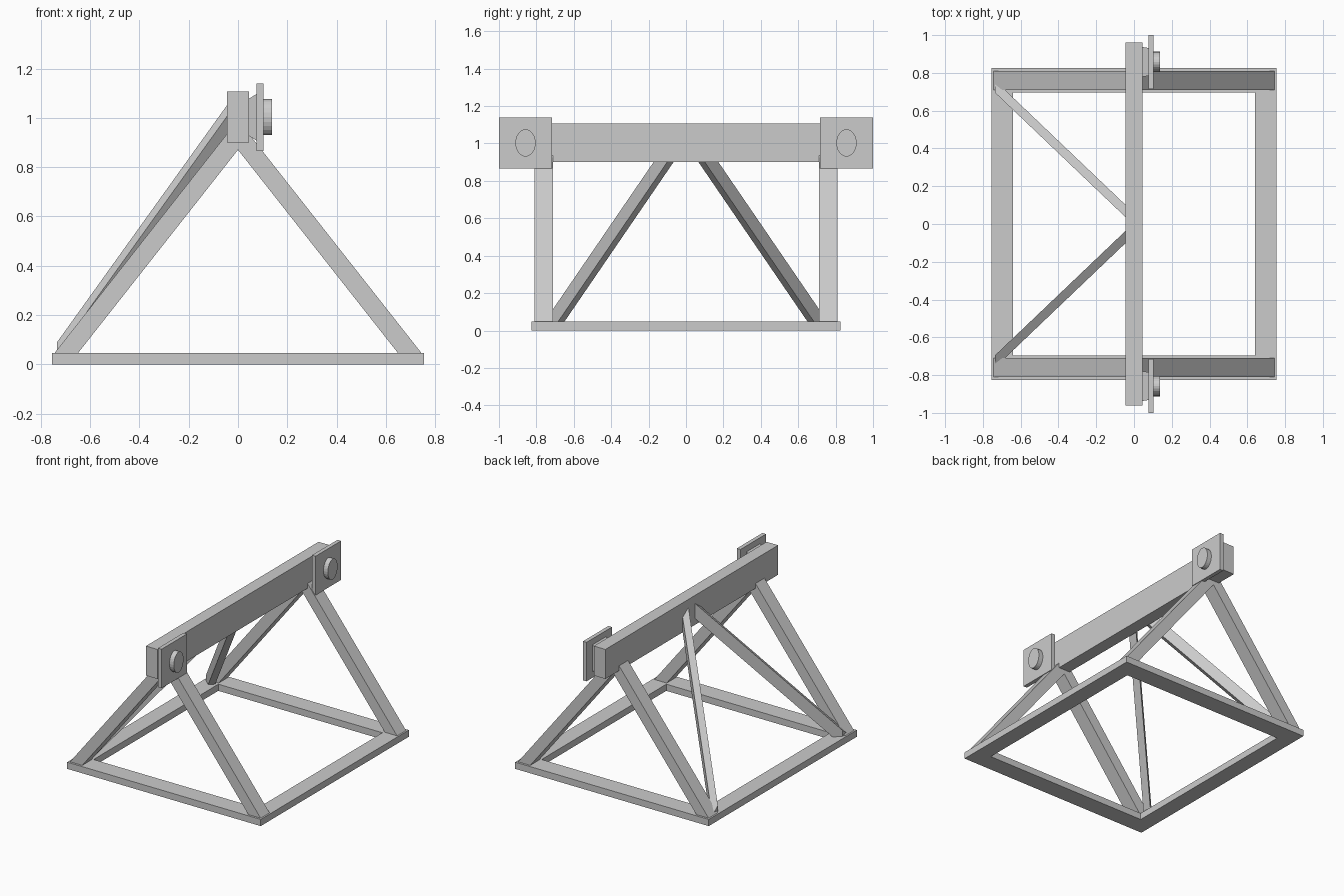
import bpy, bmesh
from math import cos, sin, pi
from mathutils import Vector

if "Cube" in bpy.data.objects:
    bpy.data.objects.remove(bpy.data.objects["Cube"])


def finish(name, bm):
    bmesh.ops.recalc_face_normals(bm, faces=bm.faces)
    me = bpy.data.meshes.new(name)
    bm.to_mesh(me)
    bm.free()
    ob = bpy.data.objects.new(name, me)
    bpy.context.collection.objects.link(ob)
    return ob


def loft(name, rings, closed=False):
    """Bridge matching rings of points; cap the ends, or close into a loop."""
    bm = bmesh.new()
    vs = [[bm.verts.new(p) for p in r] for r in rings]
    n = len(vs[0])
    pairs = list(zip(vs, vs[1:])) + ([(vs[-1], vs[0])] if closed else [])
    for a, b in pairs:
        for i in range(n):
            j = (i + 1) % n
            bm.faces.new((a[i], a[j], b[j], b[i]))
    if not closed:
        bm.faces.new(vs[0])
        bm.faces.new(vs[-1])
    return finish(name, bm)


def rect_x(x, y0, y1, z0, z1):
    return [(x, y0, z0), (x, y1, z0), (x, y1, z1), (x, y0, z1)]


def rect_z(z, x, y):
    return [(-x, -y, z), (x, -y, z), (x, y, z), (-x, y, z)]


def bar(name, a, b, w, d, cuts):
    """Rectangular bar from a to b, overlong, trimmed by (point, outward normal) planes."""
    a, b = Vector(a), Vector(b)
    t = (b - a).normalized()
    side = t.cross(Vector((0, 0, 1))).normalized() * w / 2
    up = side.normalized().cross(t) * d / 2
    ends = [[p + s * side + u * up for s, u in ((-1, -1), (1, -1), (1, 1), (-1, 1))]
            for p in (a - t * 0.2, b + t * 0.2)]
    ob = loft(name, ends)
    bm = bmesh.new()
    bm.from_mesh(ob.data)
    for co, no in cuts:
        bmesh.ops.bisect_plane(bm, geom=bm.verts[:] + bm.edges[:] + bm.faces[:],
                               plane_co=co, plane_no=no, clear_outer=True)
        bmesh.ops.holes_fill(bm, edges=[e for e in bm.edges if e.is_boundary])
    bmesh.ops.recalc_face_normals(bm, faces=bm.faces)
    bm.to_mesh(ob.data)
    bm.free()
    return ob


# Base frame and top beam
loft("base_frame", [rect_z(0, 0.755, 0.825), rect_z(0.047, 0.755, 0.825),
                    rect_z(0.047, 0.64, 0.695), rect_z(0, 0.64, 0.695)], closed=True)
loft("top_beam", [rect_x(-0.045, -0.962, 0.962, 0.9, 1.108),
                  rect_x(0.045, -0.962, 0.962, 0.9, 1.108)])

floor_cut = ((0, 0, 0.035), (0, 0, -1))
for s, tag in ((-1, "front"), (1, "back")):
    # A-frame legs
    for k, end in ((-1, "left"), (1, "right")):
        bar(f"{tag}_{end}_leg", (k * 0.6975, s * 0.76, 0.045), (0, s * 0.76, 0.931),
            0.1, 0.075, [floor_cut, ((0, 0, 0), (-k, 0, 0))])

    # Diagonal brace from rear corner to beam middle
    bar(f"{tag}_brace", (-0.712, s * 0.705, 0.045), (-0.045, s * 0.069, 0.975),
        0.047, 0.075, [floor_cut, ((-0.735, 0, 0), (-1, 0, 0)), ((-0.02, 0, 0), (1, 0, 0))])

    # Tapered spacer, square plate and oval bolt
    y = s * 0.858
    loft(f"{tag}_spacer", [rect_x(0.04, y - 0.08, y + 0.08, 0.93, 1.075),
                           rect_x(0.08, y - 0.073, y + 0.073, 0.905, 1.1)])
    loft(f"{tag}_plate", [rect_x(0.076, y - 0.142, y + 0.142, 0.865, 1.14),
                          rect_x(0.104, y - 0.142, y + 0.142, 0.865, 1.14)])
    loft(f"{tag}_bolt", [[(x, y + 0.054 * cos(i * pi / 12), 1.003 + 0.073 * sin(i * pi / 12))
                          for i in range(24)] for x in (0.1, 0.138)])
